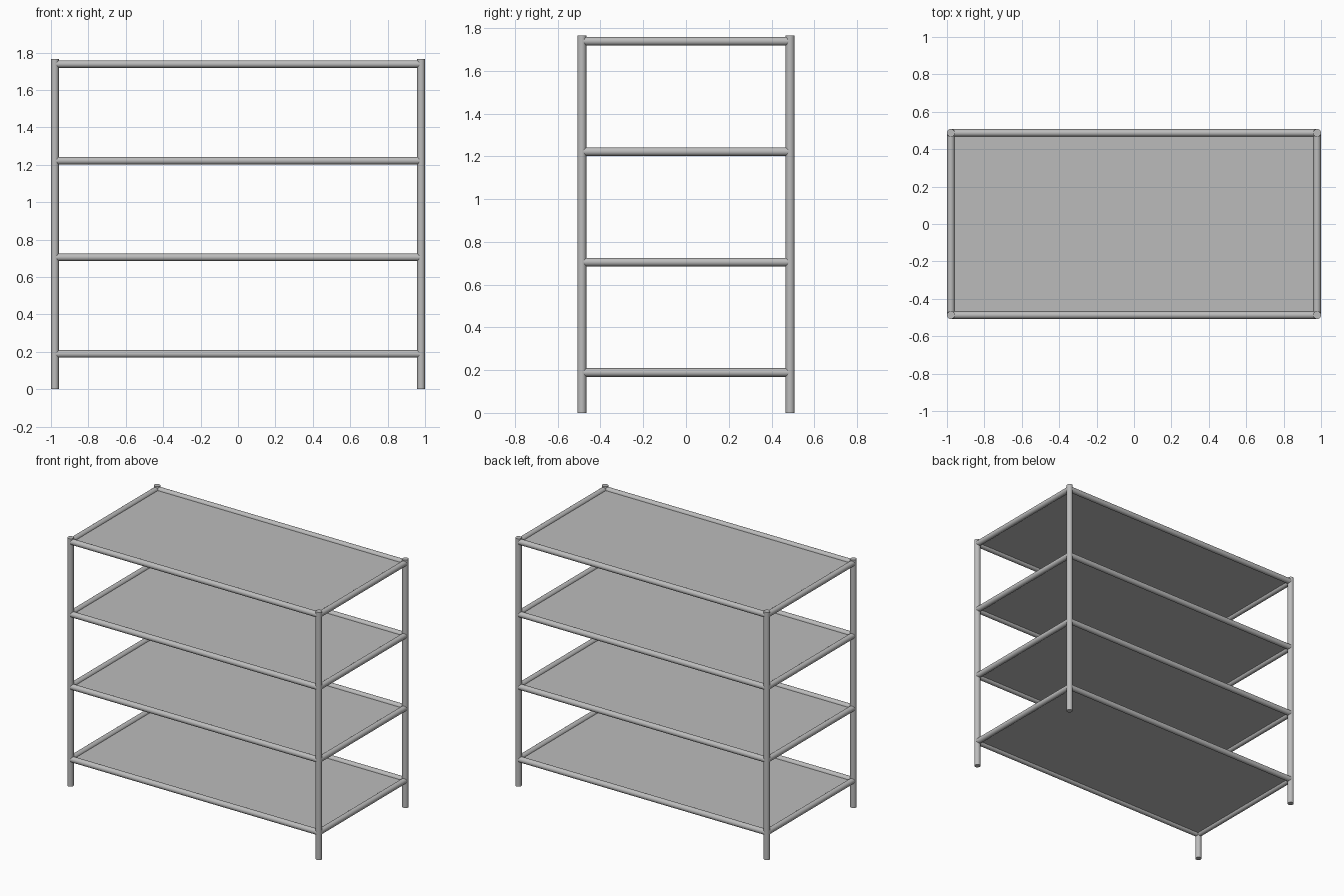
import bpy
import math
from mathutils import Vector

if "Cube" in bpy.data.objects:
    bpy.data.objects.remove(bpy.data.objects["Cube"])

X, Y = 0.979, 0.487          # post axes
R = 0.021                    # tube radius
TOP = 1.766                  # post height
LEVELS = [0.189 + 0.5165 * i for i in range(4)]

grey = bpy.data.materials.new("metal grey")
grey.diffuse_color = (0.5, 0.5, 0.5, 1)
grey.use_nodes = True
grey.node_tree.nodes["Principled BSDF"].inputs["Base Color"].default_value = grey.diffuse_color


def tube(name, a, b, r):
    a, b = Vector(a), Vector(b)
    bpy.ops.mesh.primitive_cylinder_add(vertices=24, radius=r, depth=(b - a).length,
                                        location=(a + b) / 2)
    ob = bpy.context.object
    ob.name = name
    ob.rotation_euler = (b - a).to_track_quat('Z', 'Y').to_euler()
    ob.data.materials.append(grey)
    bpy.ops.object.shade_smooth_by_angle(angle=math.radians(35))


# corner posts
for sx in (-1, 1):
    for sy in (-1, 1):
        tube("corner_post", (sx * X, sy * Y, 0), (sx * X, sy * Y, TOP), R)

# shelves: four rails around a thin panel
for z in LEVELS:
    for s in (-1, 1):
        tube("long_rail", (-X, s * Y, z), (X, s * Y, z), 0.02)
        tube("short_rail", (s * X, -Y, z), (s * X, Y, z), 0.02)
    bpy.ops.mesh.primitive_cube_add(size=1, location=(0, 0, z))
    panel = bpy.context.object
    panel.name = "shelf_panel"
    panel.scale = (2 * X, 2 * Y, 0.004)
    panel.data.materials.append(grey)
